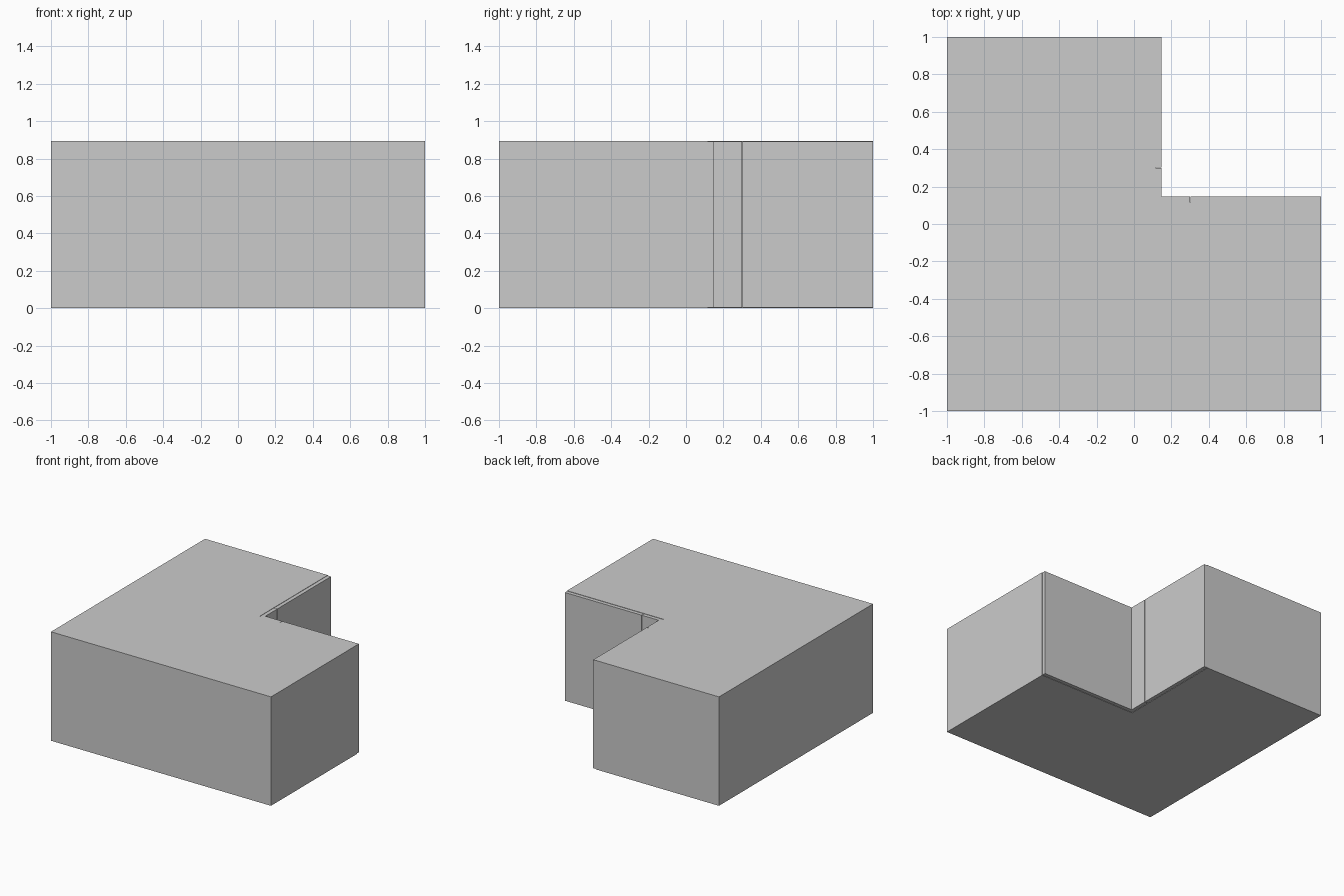
import bpy

if "Cube" in bpy.data.objects:
    bpy.data.objects.remove(bpy.data.objects["Cube"])

H = 0.895        # overall height
BODY = 0.116     # carcass front plane on both legs
FACE = 0.146     # outer plane of the door fronts
SPLIT = 0.30     # joint between corner filler and door
GAP = 0.003      # reveal around the fronts


def prism(name, outline, z0, z1):
    """Extrude a counter-clockwise outline from z0 to z1."""
    n = len(outline)
    verts = [(x, y, z) for z in (z0, z1) for x, y in outline]
    faces = [tuple(reversed(range(n))), tuple(range(n, 2 * n))]
    faces += [(i, (i + 1) % n, n + (i + 1) % n, n + i) for i in range(n)]
    mesh = bpy.data.meshes.new(name)
    mesh.from_pydata(verts, [], faces)
    obj = bpy.data.objects.new(name, mesh)
    bpy.context.collection.objects.link(obj)
    return obj


def rect(x0, x1, y0, y1):
    return [(x0, y0), (x1, y0), (x1, y1), (x0, y1)]


# L-shaped carcass
prism("corner_cabinet_body",
      [(-1, -1), (1, -1), (1, BODY), (BODY, BODY), (BODY, 1), (-1, 1)], 0, H)

# L-shaped filler strip in the inner corner
s = SPLIT - GAP / 2
prism("corner_filler",
      [(BODY, BODY), (s, BODY), (s, FACE), (FACE, FACE), (FACE, s), (BODY, s)],
      GAP, H - GAP)

# Flat door on each leg
d0, d1 = SPLIT + GAP / 2, 1 - GAP / 2
prism("right_leg_door", rect(d0, d1, BODY, FACE), GAP, H - GAP)
prism("back_leg_door", rect(BODY, FACE, d0, d1), GAP, H - GAP)
